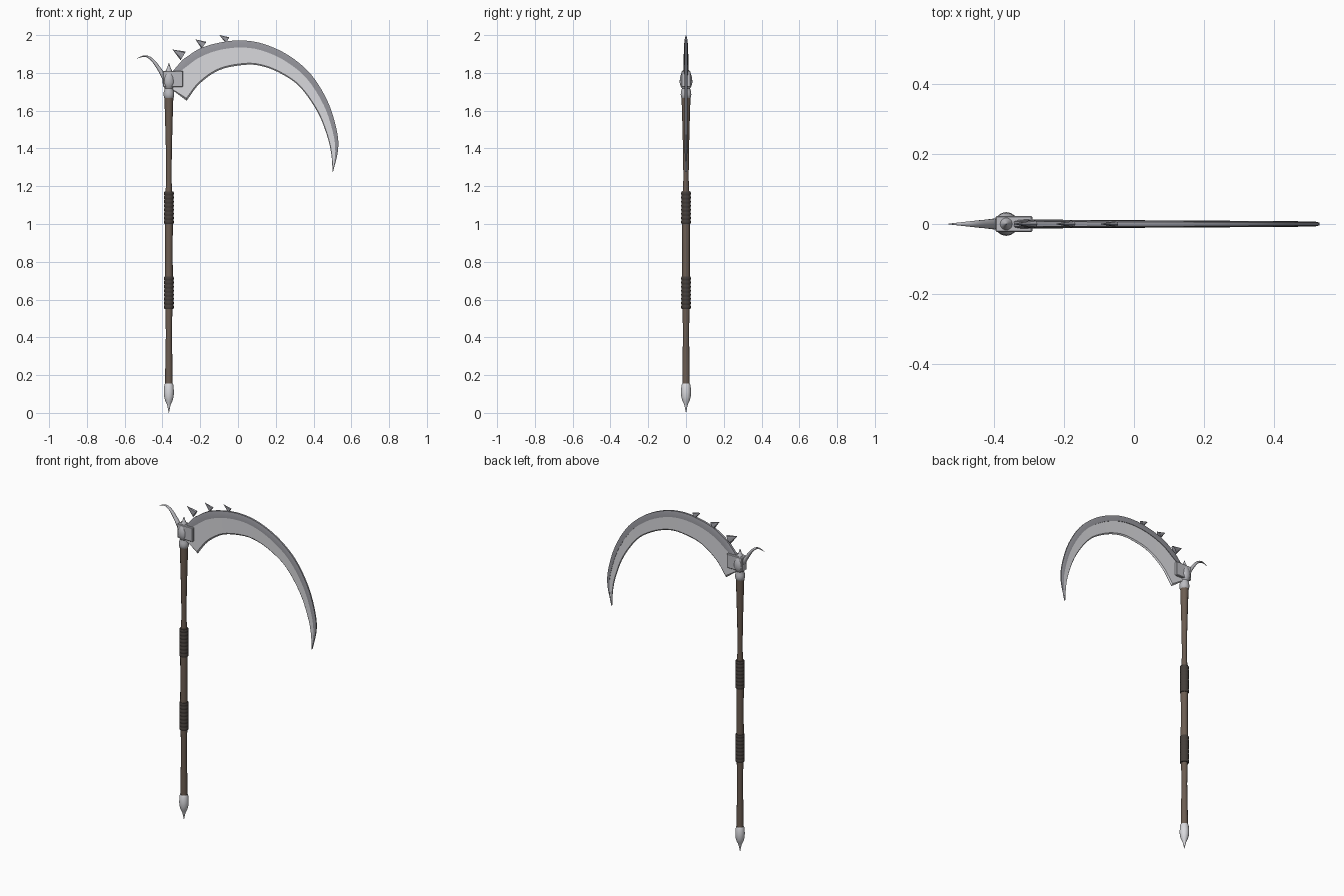
import bpy, bmesh, math
from mathutils import Vector

if "Cube" in bpy.data.objects:
    bpy.data.objects.remove(bpy.data.objects["Cube"])

SX = -0.366  # x of the shaft axis


def material(name, rgb):
    m = bpy.data.materials.new(name)
    m.diffuse_color = (*rgb, 1)
    m.use_nodes = True
    m.node_tree.nodes["Principled BSDF"].inputs["Base Color"].default_value = m.diffuse_color
    return m


WOOD = material("wood", (0.15, 0.11, 0.085))
LEATHER = material("leather", (0.06, 0.049, 0.043))
STEEL = material("steel", (0.70, 0.70, 0.73))
DARK = material("dark_steel", (0.30, 0.30, 0.33))
IRON = material("iron", (0.50, 0.50, 0.53))


def finish(name, bm, mat, angle=35):
    bmesh.ops.remove_doubles(bm, verts=bm.verts, dist=1e-5)
    bmesh.ops.recalc_face_normals(bm, faces=bm.faces)
    me = bpy.data.meshes.new(name)
    bm.to_mesh(me)
    bm.free()
    ob = bpy.data.objects.new(name, me)
    bpy.context.collection.objects.link(ob)
    me.materials.append(mat)
    bpy.ops.object.select_all(action='DESELECT')
    ob.select_set(True)
    bpy.context.view_layer.objects.active = ob
    if angle:
        bpy.ops.object.shade_smooth_by_angle(angle=math.radians(angle))
    return ob


def loft(name, rings, mat, angle=35):
    """Skin a list of equal-length rings of points and cap both ends."""
    bm = bmesh.new()
    vs = [[bm.verts.new(p) for p in r] for r in rings]
    n = len(vs[0])
    for a, b in zip(vs, vs[1:]):
        for i in range(n):
            j = (i + 1) % n
            bm.faces.new((a[i], a[j], b[j], b[i]))
    bm.faces.new(vs[0])
    bm.faces.new(vs[-1])
    return finish(name, bm, mat, angle)


def lathe(name, profile, mat, sides=16, angle=35):
    rings = [[(SX + r * math.cos(2 * math.pi * k / sides),
               r * math.sin(2 * math.pi * k / sides), z) for k in range(sides)]
             for r, z in profile]
    return loft(name, rings, mat, angle)


def spline(pts, steps):
    """Catmull-Rom through the points."""
    p = [Vector(q) for q in pts]
    p = [2 * p[0] - p[1]] + p + [2 * p[-1] - p[-2]]
    out = []
    for i in range(1, len(p) - 2):
        a, b, c, d = p[i - 1:i + 3]
        for s in range(steps):
            t = s / steps
            out.append(0.5 * (2 * b + (c - a) * t + (2 * a - 5 * b + 4 * c - d) * t * t
                              + (3 * b - a - 3 * c + d) * t ** 3))
    return out + [p[-2]]


# Shaft
lathe("shaft", [(0.020, 0.14), (0.019, 0.25), (0.016, 0.42), (0.019, 0.56), (0.021, 0.72),
                (0.020, 0.86), (0.021, 1.0), (0.018, 1.16), (0.014, 1.24), (0.016, 1.4),
                (0.020, 1.55), (0.024, 1.68)], WOOD, 12, 35)

# Leather grips with wrapped ribs
for name, z0 in (("lower_grip", 0.55), ("upper_grip", 1.0)):
    prof, ribs, h = [(0.019, z0)], 8, 0.172 / 8
    for k in range(ribs):
        z = z0 + k * h
        prof += [(0.0235, z + 0.001), (0.026, z + 0.3 * h), (0.026, z + 0.7 * h),
                 (0.0235, z + h - 0.001)]
    lathe(name, prof + [(0.019, z0 + 0.172)], LEATHER, 14, 50)

# Pommel with bottom spike
lathe("pommel", [(0.021, 0.155), (0.024, 0.148), (0.027, 0.11), (0.025, 0.085), (0.019, 0.063),
                 (0.011, 0.047), (0.007, 0.032), (0.0005, 0.0)], STEEL, 16, 45)

# Head collar, knob and finial
lathe("collar", [(0.022, 1.665), (0.026, 1.67), (0.028, 1.685), (0.027, 1.70),
                 (0.022, 1.715), (0.022, 1.73)], IRON, 16, 45)
lathe("head_knob", [(0.020, 1.715), (0.029, 1.73), (0.034, 1.75), (0.032, 1.775), (0.026, 1.795),
                    (0.018, 1.81), (0.010, 1.825), (0.0005, 1.853)], IRON, 16, 45)

# Socket block clamping the blade
bm = bmesh.new()
bmesh.ops.create_cube(bm, size=1)
for v in bm.verts:
    v.co = Vector((-0.344 + v.co.x * 0.105, v.co.y * 0.046, 1.768 + v.co.z * 0.086))
bmesh.ops.bevel(bm, geom=bm.edges[:], offset=0.003, segments=1, affect='EDGES')
finish("socket", bm, IRON, 0)

# Blade stations: outer x, z and inner x, z
stations = [(-.293, 1.87, -.272, 1.653), (-.203, 1.928, -.203, 1.743), (-.098, 1.96, -.098, 1.815),
            (.018, 1.972, .03, 1.842), (.14, 1.952, .12, 1.837), (.272, 1.89, .22, 1.80),
            (.388, 1.79, .325, 1.728), (.475, 1.648, .42, 1.595), (.522, 1.5, .473, 1.463),
            (.530, 1.394, .494, 1.368), (.503, 1.275, .501, 1.275)]
path = [Vector((-.37, 1.78, -.355, 1.715))] + spline(stations, 5)
spine_rings, blade_rings = [], []
for i, s in enumerate(path):
    t = i / (len(path) - 1)
    band = 0.22 + 0.22 * t
    half = 0.013 - 0.007 * t

    def point(f, y):
        return (s[0] + (s[2] - s[0]) * f, y, s[1] + (s[3] - s[1]) * f)

    def ring(sect):
        return [point(f, y) for f, y in sect] + [point(f, -y) for f, y in reversed(sect)]

    spine_rings.append(ring([(0, half * 0.55), (band * 0.4, half * 0.9), (band, half)]))
    blade_rings.append(ring([(band * 0.9, half * 0.75), (0.94, half * 0.6), (1, 0.0004)]))
loft("blade_spine", spine_rings, DARK, 40)
loft("blade", blade_rings, STEEL, 15)

# Barbs along the blade's back: tip x, z, base x, z, base half width
for k, (tx, tz, bx, bz, r) in enumerate([(-.346, 1.923, -.29, 1.890, .027),
                                         (-.225, 1.977, -.18, 1.946, .022),
                                         (-.098, 2.0, -.055, 1.973, .018)]):
    base, tip = Vector((bx, 0, bz)), Vector((tx, 0, tz))
    d = (tip - base).normalized()
    side = Vector((-d.z, 0, d.x))
    rings = [[c + side * (w * math.cos(a)) + Vector((0, 0.45 * w * math.sin(a), 0))
              for a in (j * math.pi / 4 for j in range(8))]
             for c, w in ((base, r), (tip, 0.0004))]
    loft(f"barb_{k + 1}", rings, DARK, 30)

# Curved rear horn
horn = spline([(-.37, 0, 1.74), (-.39, 0, 1.775), (-.418, 0, 1.822), (-.457, 0, 1.872),
               (-.494, 0, 1.889), (-.534, 0, 1.877)], 4)
rings = []
for i, p in enumerate(horn):
    t = i / (len(horn) - 1)
    d = (horn[min(i + 1, len(horn) - 1)] - horn[max(i - 1, 0)]).normalized()
    side = Vector((-d.z, 0, d.x))
    w = 0.021 * (1 - t) ** 0.9 + 0.0005
    rings.append([p + side * (0.75 * w * math.cos(a)) + Vector((0, w * math.sin(a), 0))
                  for a in (j * math.pi / 5 for j in range(10))])
loft("rear_horn", rings, IRON, 45)
